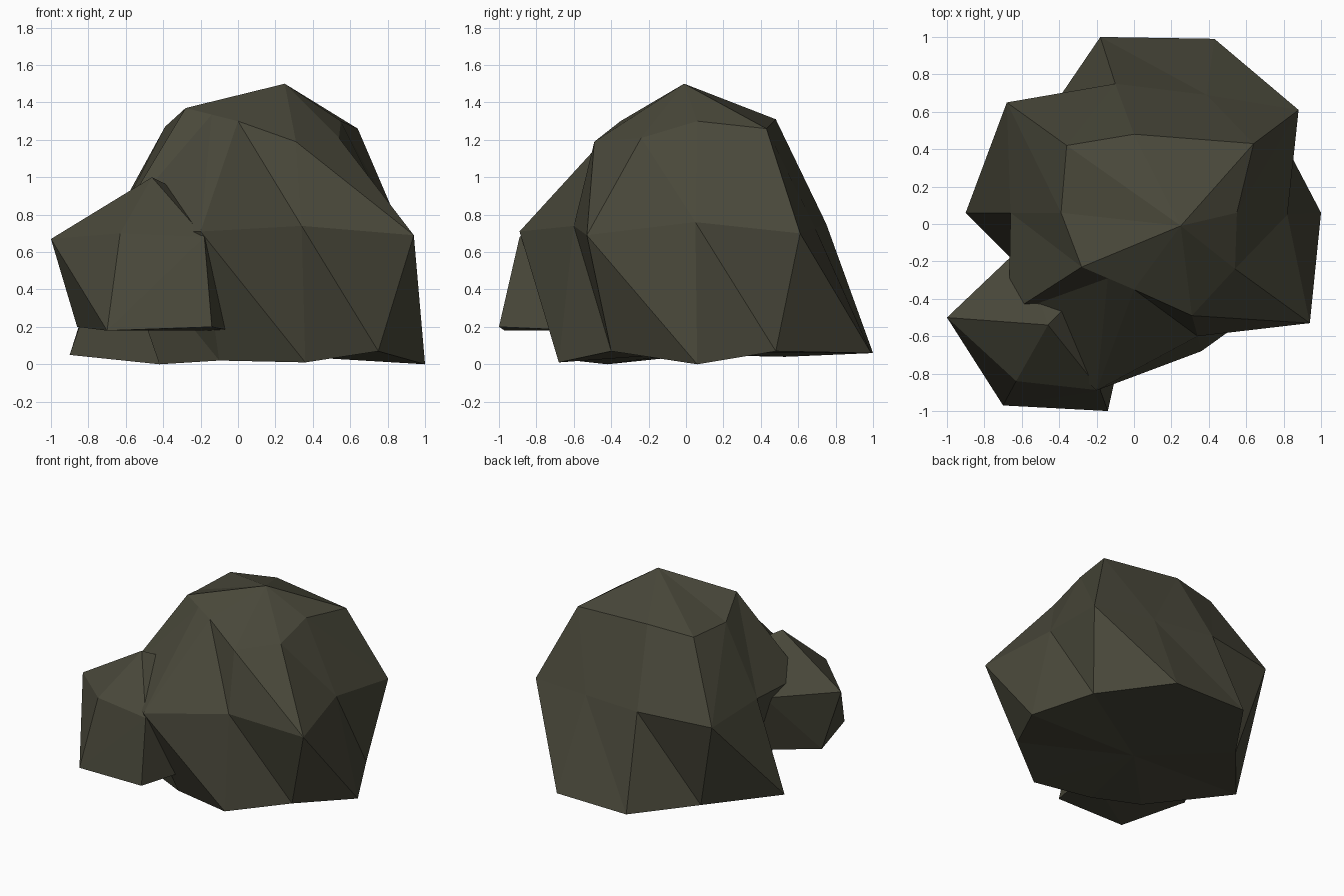
import bpy, bmesh

if "Cube" in bpy.data.objects:
    bpy.data.objects.remove(bpy.data.objects["Cube"])

# Single olive-grey stone colour
stone = bpy.data.materials.new("olive_grey_stone")
stone.diffuse_color = (0.066, 0.064, 0.042, 1)
stone.use_nodes = True
stone.node_tree.nodes["Principled BSDF"].inputs["Base Color"].default_value = stone.diffuse_color


def finish(bm, name):
    bmesh.ops.recalc_face_normals(bm, faces=bm.faces)
    mesh = bpy.data.meshes.new(name)
    bm.to_mesh(mesh)
    bm.free()
    mesh.materials.append(stone)
    obj = bpy.data.objects.new(name, mesh)
    bpy.context.collection.objects.link(obj)
    return obj


# Large boulder: three irregular ten-sided rings, clockwise from the back right
crown = [(.64, .43, 1.26), (.55, .06, 1.30), (.54, -.24, 1.21), (.31, -.49, 1.19),
         (0, -.35, 1.30), (-.14, -.29, 1.335), (-.28, -.23, 1.37),
         (-.39, .06, 1.27), (-.36, .42, 1.28), (0, .48, 1.31)]
waist = [(.88, .61, .70), (.82, .05, .76), (.94, -.53, .69), (.34, -.60, .74),
         (-.20, -.89, .71), (-.67, -.48, .72), (-.66, .06, .74),
         (-.68, .65, .74), (-.10, .75, .75), (.39, .69, .73)]
base = [(.43, .99, .06), (.78, .48, .07), (1, .06, 0), (.75, -.40, .07),
        (.36, -.68, .01), (-.10, -.60, .02), (-.42, -.42, 0),
        (-.90, .06, .05), (-.50, .53, .04), (-.18, 1, .06)]

bm = bmesh.new()
top, mid, low = [[bm.verts.new(p) for p in ring] for ring in (crown, waist, base)]
peak = bm.verts.new((.25, -.01, 1.50))
underside = bm.verts.new((0, 0, .06))
for i in range(10):
    j = (i + 1) % 10
    bm.faces.new((peak, top[i], top[j]))
    bm.faces.new((top[i], mid[i], top[j]))
    bm.faces.new((top[i], mid[i - 1], mid[i]))
    bm.faces.new((mid[i], low[i], low[j]))
    bm.faces.new((mid[i], low[j], mid[j]))
    bm.faces.new((underside, low[j], low[i]))
finish(bm, "large_boulder")

# Small boulder: convex chunk sunk into the front left
chunk = [(-1, -.50, .67), (-.46, -.54, 1.0), (-.38, -.46, .96), (-.63, -.84, .70),
         (-.18, -.89, .68), (-.70, -.97, .18), (-.14, -1, .20), (-.86, -.46, .20),
         (-.04, -.55, .18), (-.60, -.12, .66), (-.45, -.15, .20), (-.1, -.5, .65)]
bm = bmesh.new()
for p in chunk:
    bm.verts.new(p)
hull = bmesh.ops.convex_hull(bm, input=bm.verts)
bmesh.ops.delete(bm, geom=[v for v in bm.verts if not v.link_faces], context='VERTS')
finish(bm, "small_boulder")
